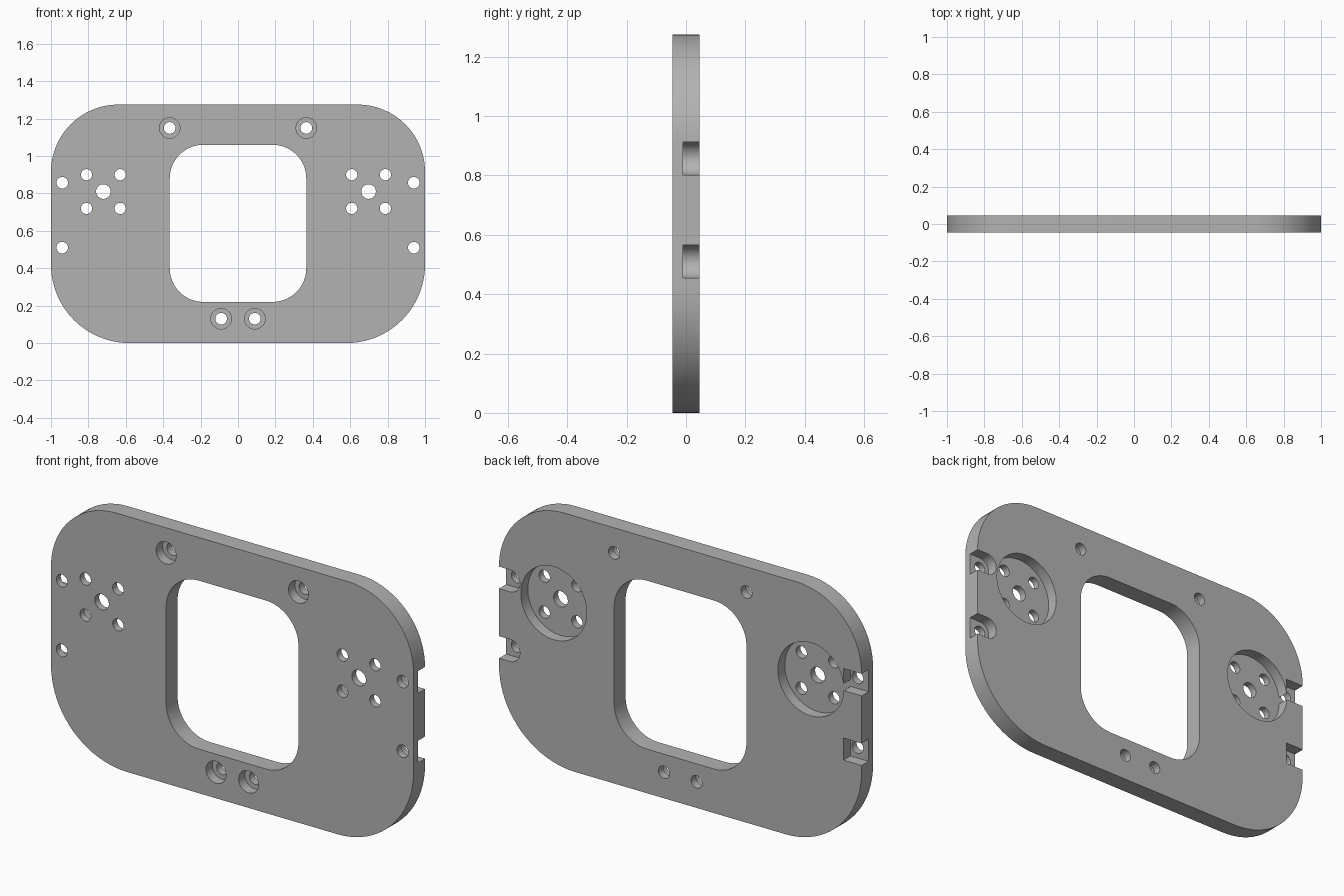
import bpy
import bmesh
from math import cos, sin, pi, radians

FRONT, BACK = -0.045, 0.045
FLOOR = -0.01      # depth reached by the recesses cut from the back
OUT = 0.1          # overshoot so cutters pass cleanly through a face

old = bpy.data.objects.get("Cube")
if old:
    bpy.data.objects.remove(old, do_unlink=True)

grey = bpy.data.materials.new("plain grey")
grey.use_nodes = True
colour = (0.45, 0.45, 0.45, 1)
grey.diffuse_color = colour
grey.node_tree.nodes["Principled BSDF"].inputs["Base Color"].default_value = colour


def arc(x, z, r, start, end, steps):
    angles = [radians(start + (end - start) * i / steps) for i in range(steps + 1)]
    return [(x + r * cos(a), z + r * sin(a)) for a in angles]


def circle(x, z, r, steps=40):
    return arc(x, z, r, 0, 360, steps)[:-1]


def rounded_rect(x0, x1, z0, z1, r_top, r_low):
    return (arc(x1 - r_top, z1 - r_top, r_top, 0, 90, 20)
            + arc(x0 + r_top, z1 - r_top, r_top, 90, 180, 20)
            + arc(x0 + r_low, z0 + r_low, r_low, 180, 270, 20)
            + arc(x1 - r_low, z0 + r_low, r_low, 270, 360, 20))


def prism(name, outline, y0, y1):
    """Extrude an x-z outline from y0 to y1."""
    bm = bmesh.new()
    face = bm.faces.new([bm.verts.new((x, y0, z)) for x, z in outline])
    side = bmesh.ops.extrude_face_region(bm, geom=[face])["geom"]
    verts = [g for g in side if isinstance(g, bmesh.types.BMVert)]
    bmesh.ops.translate(bm, verts=verts, vec=(0, y1 - y0, 0))
    bmesh.ops.recalc_face_normals(bm, faces=bm.faces)
    mesh = bpy.data.meshes.new(name)
    bm.to_mesh(mesh)
    bm.free()
    mesh.materials.append(grey)
    obj = bpy.data.objects.new(name, mesh)
    bpy.context.collection.objects.link(obj)
    return obj


# Plate body
plate = prism("mounting_plate", rounded_rect(-1, 1, 0, 1.275, 0.36, 0.42), FRONT, BACK)
bpy.context.view_layer.objects.active = plate
plate.select_set(True)


def cut(outline, y0=FRONT - OUT, y1=BACK + OUT):
    cutter = prism("cutter", outline, y0, y1)
    cutter.hide_render = True
    mod = plate.modifiers.new("cut", "BOOLEAN")
    mod.operation = "DIFFERENCE"
    mod.solver = "EXACT"
    mod.object = cutter
    bpy.ops.object.modifier_apply(modifier=mod.name)
    bpy.data.objects.remove(cutter, do_unlink=True)


# Central window
cut(rounded_rect(-0.365, 0.365, 0.22, 1.06, 0.18, 0.18))

# Counterbored screw holes, wide on the front
for x, z in ((0.365, 1.15), (0.09, 0.13)):
    for s in (-1, 1):
        cut(circle(s * x, z, 0.055), FRONT - OUT, 0.005)
        cut(circle(s * x, z, 0.031))

# Round motor pockets on the back, with a shaft hole and four screw holes
for cx in (-0.72, 0.698):
    cut(circle(cx, 0.81, 0.182, 64), FLOOR, BACK + OUT)
    cut(circle(cx, 0.81, 0.039))
    for dx in (-0.09, 0.09):
        for dz in (-0.09, 0.09):
            cut(circle(cx + dx, 0.81 + dz, 0.03))

# Edge slots on the back: round-ended on the left, square on the right
for z in (0.857, 0.51):
    r = 0.055
    cut([(1.1, z - r)] + arc(0.94, z, r, 270, 90, 20) + [(1.1, z + r)], FLOOR, BACK + OUT)
    cut([(-1.1, z - r), (-0.9, z - r), (-0.9, z + r), (-1.1, z + r)], FLOOR, BACK + OUT)
    for x in (-0.94, 0.94):
        cut(circle(x, z, 0.031))

bpy.ops.object.shade_smooth_by_angle(angle=pi / 6)
